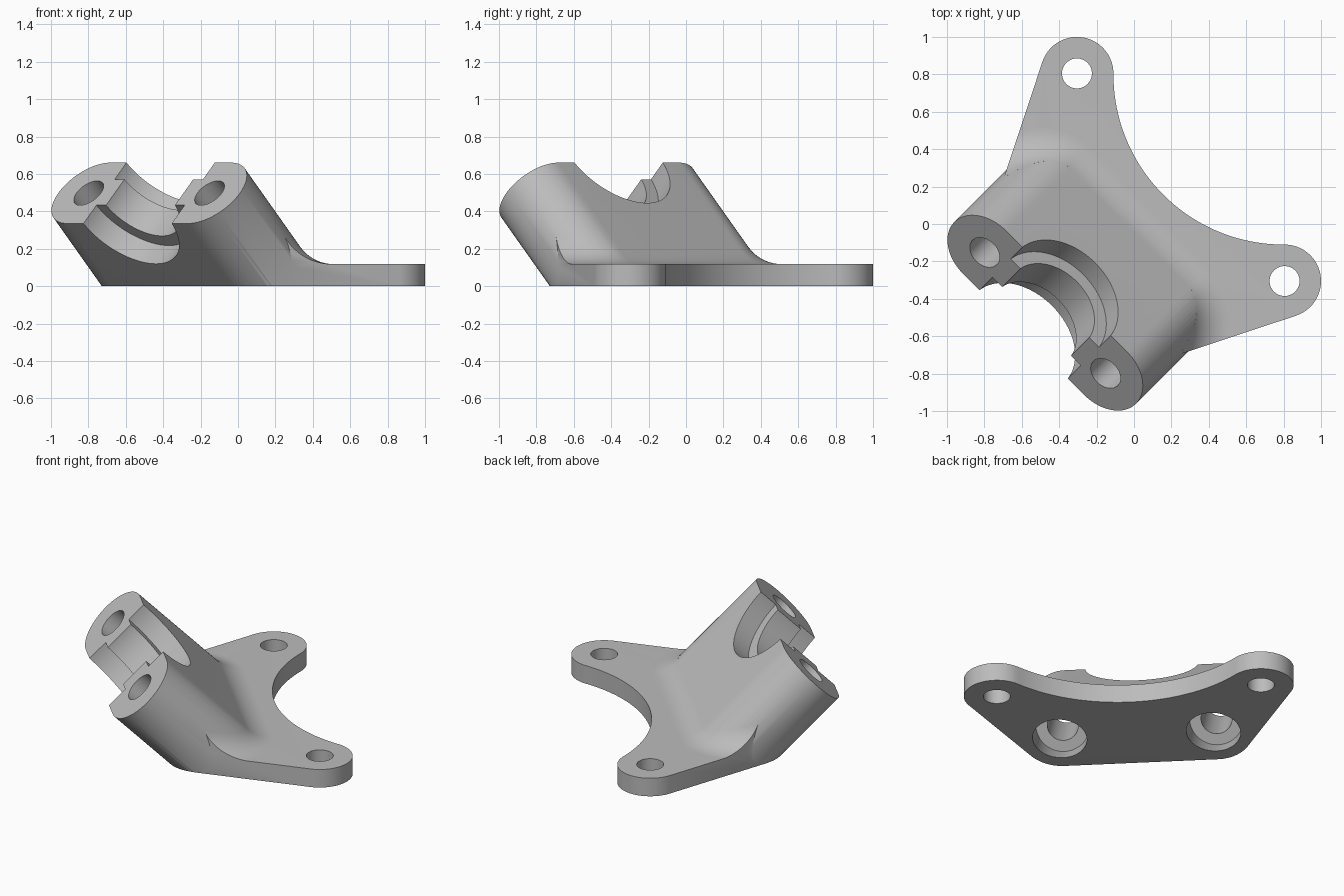
import bpy, bmesh, math
from mathutils import Vector, Matrix

if "Cube" in bpy.data.objects:
    bpy.data.objects.remove(bpy.data.objects["Cube"], do_unlink=True)

# Working frame: u runs along the symmetry diagonal, v across it, z up
TURN = Matrix.Rotation(math.radians(45), 3, 'Z')
UP = Vector((0, 0, 1))
SIDE = Vector((0, 1, 0))
LEAN = Vector((-1, 0, 1)).normalized()     # direction the arm leans
THICK = Vector((1, 0, 1)).normalized()     # across the arm thickness
FACE = Vector((-0.672, 0, 0.498))          # centre of the clamp face
ARM_R, BOLT_V, FILLET, PLATE_T = 0.23, 0.457, 0.22, 0.118


def loft(name, rings):
    """Closed solid through a list of equal-length rings."""
    bm = bmesh.new()
    rows = [[bm.verts.new(TURN @ p) for p in ring] for ring in rings]
    n = len(rows[0])
    for a, b in zip(rows, rows[1:]):
        for i in range(n):
            j = (i + 1) % n
            bm.faces.new((a[i], a[j], b[j], b[i]))
    bm.faces.new(rows[0][::-1])
    bm.faces.new(rows[-1])
    bmesh.ops.recalc_face_normals(bm, faces=bm.faces)
    mesh = bpy.data.meshes.new(name)
    bm.to_mesh(mesh)
    bm.free()
    ob = bpy.data.objects.new(name, mesh)
    bpy.context.collection.objects.link(ob)
    return ob


def cylinder(name, start, end, radius, n=64):
    axis = (end - start).normalized()
    a = axis.cross(SIDE if abs(axis.y) < 0.5 else UP).normalized()
    b = axis.cross(a)
    ring = [a * radius * math.cos(t) + b * radius * math.sin(t)
            for t in (2 * math.pi * i / n for i in range(n))]
    return loft(name, [[start + p for p in ring], [end + p for p in ring]])


def slab(name, size, low, high):
    corners = [(-size, -size), (size, -size), (size, size), (-size, size)]
    return loft(name, [[Vector((x, y, z)) for x, y in corners] for z in (low, high)])


def combine(target, tool, operation):
    mod = target.modifiers.new(operation, 'BOOLEAN')
    mod.operation, mod.solver, mod.object = operation, 'EXACT', tool
    bpy.context.view_layer.objects.active = target
    bpy.ops.object.modifier_apply(modifier=mod.name)
    bpy.data.objects.remove(tool, do_unlink=True)


def slide_to(p, z):
    """Slide a point along the lean direction to height z."""
    return p + LEAN * ((z - p.z) / LEAN.z)


def arc(cx, cy, rx, ry, start, end, n):
    return [(cx + rx * math.cos(math.radians(start + (end - start) * i / n)),
             cy + ry * math.sin(math.radians(start + (end - start) * i / n)))
            for i in range(n + 1)]


# Leaning arm with a rounded slot section
section = []
for sign in (1, -1):
    for x, y in arc(0, 0, ARM_R, ARM_R, 0, 180, 32):
        # half circle around each bolt axis
        section.append(FACE + THICK * x * sign + SIDE * sign * (BOLT_V + y))
arm = loft("arm", [[slide_to(p, -0.1) for p in section], section])

# Base outline: two ears, a concave back and the foot of the arm
EAR_X, EAR_Y, EAR_R = 0.805, -0.305, 0.195
half = arc(EAR_X, EAR_Y, EAR_R, EAR_R, -71, 90, 32)
half += arc(0.8, 0.8, 0.91, 0.91, 270, 225, 32)[1:]
half_uv = [((x + y) / math.sqrt(2), (y - x) / math.sqrt(2)) for x, y in half]
foot_u = FACE.x + FACE.z
foot = arc(foot_u, -BOLT_V, ARM_R * math.sqrt(2), ARM_R, 180, 235, 16)
right = foot + half_uv
outline = right + [(u, -v) for u, v in right[-2::-1]]
footprint = loft("footprint", [[Vector((u, v, z)) for u, v in outline] for z in (-0.05, 0.6)])

# Rolling fillet skirt between the arm and the plate
rings = []
for sign in (-1, 1):
    steps = range(20, -1, -1) if sign < 0 else range(21)
    for i in steps:
        phi = math.radians(4 * i)
        normal = THICK * math.cos(phi) + SIDE * sign * math.sin(phi)
        axis = FACE + SIDE * sign * BOLT_V
        ball = slide_to(axis + normal * (ARM_R + FILLET), PLATE_T + FILLET)
        spread = UP.angle(normal)
        curve = []
        for k in range(13):
            w = k / 12
            away = (UP * math.sin((1 - w) * spread) + normal * math.sin(w * spread)) / math.sin(spread)
            curve.append(ball - away * FILLET)
        below = Vector((curve[0].x, curve[0].y, 0.05))
        inner = curve[-1] - normal * 0.06
        core = slide_to(axis + normal * 0.1, 0.05)
        rings.append([below] + curve + [inner, core])
skirt = loft("skirt", rings)
bm = bmesh.new()
bm.from_mesh(skirt.data)
bmesh.ops.triangulate(bm, faces=bm.faces)
bm.to_mesh(skirt.data)
bm.free()

# Join the plate, skirt and arm, then trim flat underneath
bracket = slab("clamp_bracket", 2, -0.2, PLATE_T)
combine(bracket, skirt, 'UNION')
combine(bracket, footprint, 'INTERSECT')
combine(bracket, arm, 'UNION')
combine(bracket, slab("floor_cut", 3, -1, 0), 'DIFFERENCE')

# Half-round clamp seat with a narrower ridge in the middle
seat = FACE + LEAN * 0.03
for name, start, end, radius in (("seat_ridge", -0.4, 0.4, 0.262),
                                 ("seat_lower", -0.4, -0.092, 0.335),
                                 ("seat_upper", 0.104, 0.4, 0.335)):
    combine(bracket, cylinder(name, seat + THICK * start, seat + THICK * end, radius, 96), 'DIFFERENCE')

# Bolt holes with counterbores, and ear holes
ear_u, ear_v = (EAR_X + EAR_Y) / math.sqrt(2), (EAR_X - EAR_Y) / math.sqrt(2)
for sign in (-1, 1):
    bolt = Vector((foot_u, sign * BOLT_V, 0))
    combine(bracket, cylinder("bolt_hole", bolt - LEAN * 0.2, bolt + LEAN, 0.092), 'DIFFERENCE')
    combine(bracket, cylinder("counterbore", bolt - LEAN * 0.3, bolt + LEAN * 0.3, 0.16), 'DIFFERENCE')
    ear = Vector((ear_u, sign * ear_v, 0))
    combine(bracket, cylinder("ear_hole", ear - UP * 0.1, ear + UP * 0.3, 0.08), 'DIFFERENCE')

# Single grey finish
grey = bpy.data.materials.new("plain_grey")
grey.use_nodes = True
colour = (0.5, 0.5, 0.5, 1)
grey.diffuse_color = colour
grey.node_tree.nodes["Principled BSDF"].inputs["Base Color"].default_value = colour
bracket.data.materials.clear()
bracket.data.materials.append(grey)
for face in bracket.data.polygons:
    face.material_index = 0

bpy.ops.object.select_all(action='DESELECT')
bracket.select_set(True)
bpy.context.view_layer.objects.active = bracket
bpy.ops.object.shade_smooth_by_angle(angle=math.radians(30))
